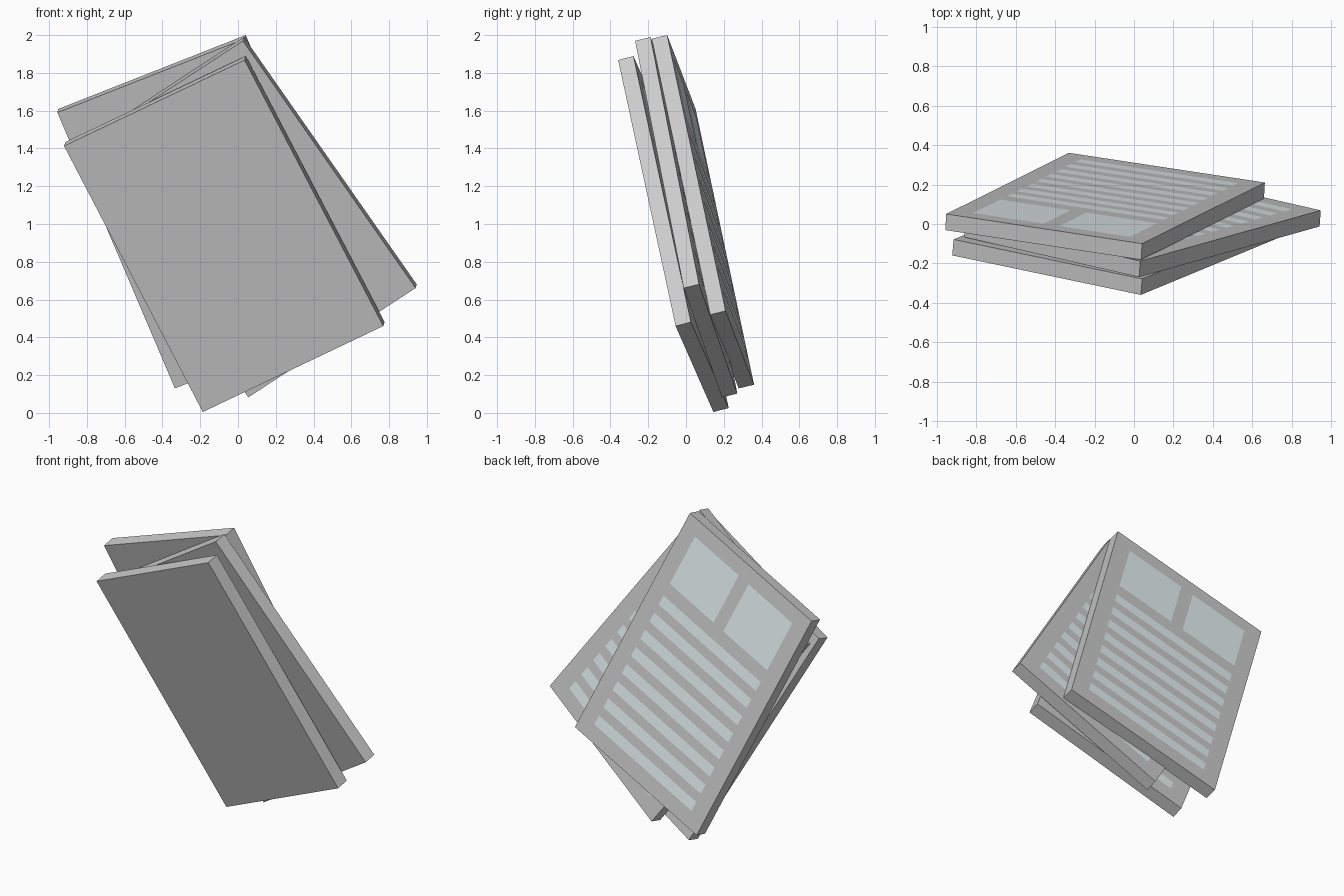
import bpy, bmesh
from mathutils import Vector, Matrix

if "Cube" in bpy.data.objects:
    bpy.data.objects.remove(bpy.data.objects["Cube"])

W, H, T = 1.077, 1.617, 0.084          # sheet stack width, height, thickness

ink = bpy.data.materials.new("pale_print")
ink.diffuse_color = (0.80, 0.88, 0.89, 1)
ink.use_nodes = True
ink.node_tree.nodes["Principled BSDF"].inputs["Base Color"].default_value = ink.diffuse_color


def frame(corner, across, up):
    """Local axes: X across the printed side, Y up the page, Z out of the print."""
    x = Vector(across).normalized()
    y = Vector(up)
    y = (y - x * y.dot(x)).normalized()
    m = Matrix((x, y, x.cross(y))).transposed().to_4x4()
    m.translation = Vector(corner)
    return m


def make_object(name, bm, matrix, mat=None):
    mesh = bpy.data.meshes.new(name)
    bm.to_mesh(mesh)
    bm.free()
    obj = bpy.data.objects.new(name, mesh)
    obj.matrix_world = matrix
    if mat:
        mesh.materials.append(mat)
    bpy.context.collection.objects.link(obj)
    return obj


def add_rect(bm, s0, s1, t0, t1):
    """Flat printed block; s runs across, t runs down from the top (0..1)."""
    pts = [(s0, t1), (s1, t1), (s1, t0), (s0, t0)]
    bm.faces.new([bm.verts.new((s * W, (1 - t) * H, 0.0015)) for s, t in pts])


def newspaper(label, corner, across, up):
    m = frame(corner, across, up)
    # Folded paper block, printed face at local z = 0
    bm = bmesh.new()
    bmesh.ops.create_cube(bm, size=1, matrix=Matrix.Translation((W / 2, H / 2, -T / 2))
                          @ Matrix.Diagonal((W, H, T, 1)))
    make_object(label + "_paper", bm, m)
    # Two pictures at the top of the page
    bm = bmesh.new()
    for s in (0.10, 0.54):
        add_rect(bm, s, s + 0.36, 0.06, 0.28)
    make_object(label + "_pictures", bm, m, ink)
    # Rows of text as plain bars
    bm = bmesh.new()
    for i in range(8):
        t = 0.335 + i * 0.08
        add_rect(bm, 0.10, 0.90, t, t + 0.042)
    make_object(label + "_text_bars", bm, m, ink)


# Lower-right corner of the printed face, direction across, direction up
newspaper("front", (0.776, 0.026, 0.481), (-0.955, 0.20, -0.455), (-0.73, -0.305, 1.41))
newspaper("middle", (0.946, 0.069, 0.681), (-0.887, 0.203, -0.58), (-0.917, -0.257, 1.31))
newspaper("back", (0.663, 0.210, 0.540), (-0.99, 0.15, -0.39), (-0.615, -0.31, 1.46))
